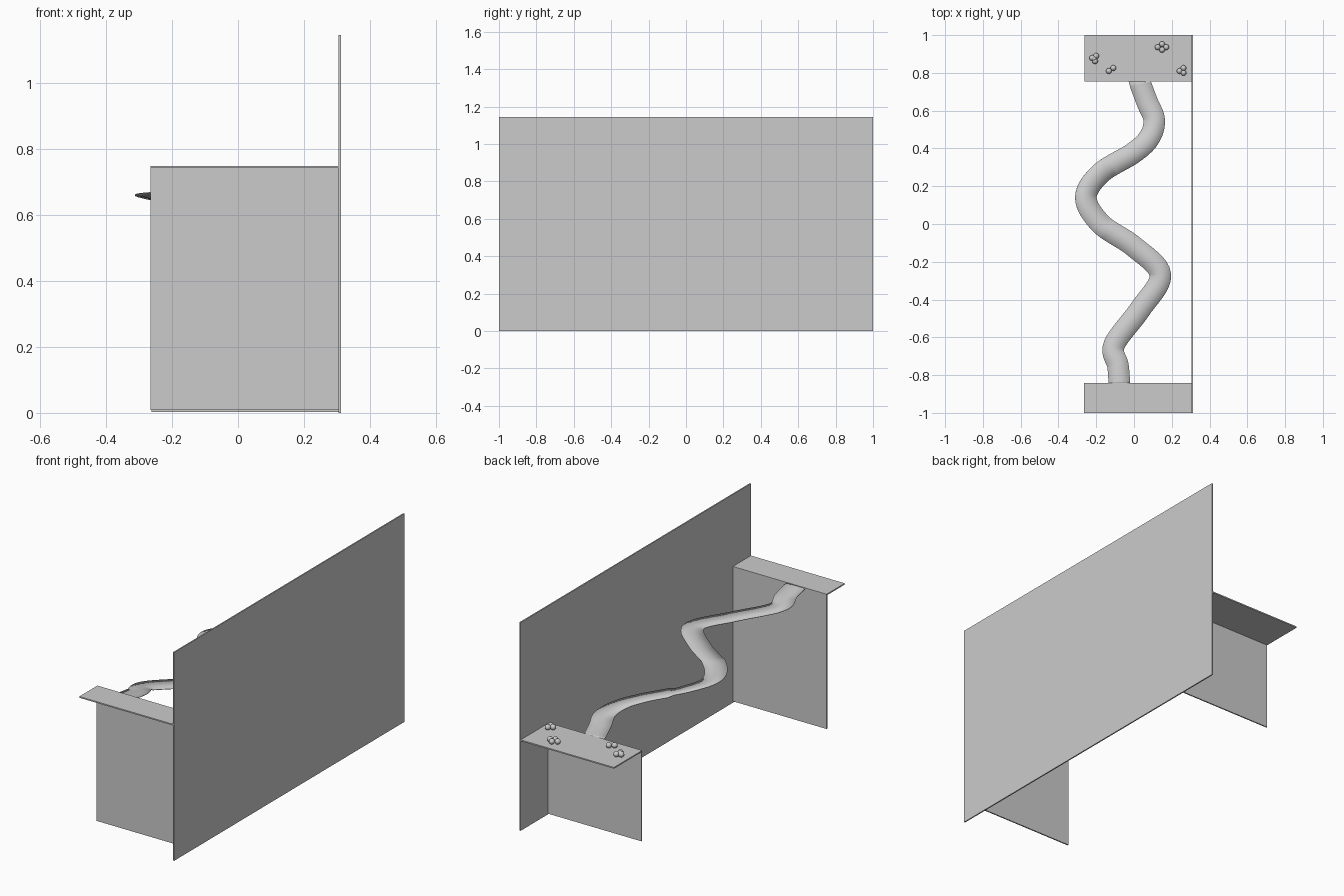
import bpy, bmesh
from mathutils import Vector

if "Cube" in bpy.data.objects:
    bpy.data.objects.remove(bpy.data.objects["Cube"])


def finish(name, bm):
    bmesh.ops.recalc_face_normals(bm, faces=bm.faces)
    me = bpy.data.meshes.new(name)
    bm.to_mesh(me)
    bm.free()
    ob = bpy.data.objects.new(name, me)
    bpy.context.collection.objects.link(ob)
    return ob


def box(name, lo, hi):
    lo, hi = Vector(lo), Vector(hi)
    bm = bmesh.new()
    bmesh.ops.create_cube(bm, size=1)
    for v in bm.verts:
        v.co = Vector(a * b for a, b in zip(v.co, hi - lo)) + (lo + hi) / 2
    return finish(name, bm)


# Backing wall
box("side_wall", (0.305, -1, 0), (0.312, 1, 1.145))

# High start platform and its support panel
box("high_platform", (-0.265, -1, 0.742), (0.306, -0.843, 0.749))
box("high_support", (-0.265, -0.85, 0.008), (0.306, -0.843, 0.742))

# Low end platform and its support panel
box("low_platform", (-0.262, 0.755, 0.493), (0.307, 1, 0.5))
box("low_support", (-0.262, 0.755, 0.003), (0.307, 0.762, 0.493))


def catmull(pts, steps):
    pts = [2 * pts[0] - pts[1]] + pts + [2 * pts[-1] - pts[-2]]
    out = []
    for a, b, c, d in zip(pts, pts[1:], pts[2:], pts[3:]):
        for i in range(steps):
            t = i / steps
            out.append(0.5 * (2 * b + (c - a) * t + (2 * a - 5 * b + 4 * c - d) * t ** 2
                              + (3 * b - a - 3 * c + d) * t ** 3))
    return out + [pts[-2]]


# Winding ribbon path between the platforms
path = catmull([Vector(p) for p in (
    (-0.077, -0.845, 0.745), (-0.085, -0.75, 0.73), (-0.105, -0.64, 0.712),
    (0.03, -0.455, 0.695), (0.14, -0.27, 0.682), (0.0, -0.12, 0.672),
    (-0.175, 0.0, 0.663), (-0.255, 0.14, 0.652), (-0.175, 0.27, 0.625),
    (-0.005, 0.375, 0.575), (0.08, 0.455, 0.545), (0.107, 0.55, 0.523),
    (0.07, 0.645, 0.507), (0.028, 0.757, 0.496))], 8)
bm = bmesh.new()
half = 0.057
rows = []
for i, p in enumerate(path):
    tan = path[min(i + 1, len(path) - 1)] - path[max(i - 1, 0)]
    side = Vector((-tan.y, tan.x, 0)).normalized() * half
    if i == 0 or i == len(path) - 1:
        side = Vector((-half, 0, 0))
    bank = Vector((0, 0, 0.008 if -0.02 < p.y < 0.3 else 0))
    rows.append([bm.verts.new(p + side * s + bank * s) for s in (-1, 0, 1)])
for r, q in zip(rows, rows[1:]):
    for k in range(2):
        bm.faces.new((r[k], r[k + 1], q[k + 1], q[k]))
for f in bm.faces:
    f.smooth = True
ribbon = finish("winding_ramp", bm)
thick = ribbon.modifiers.new("thickness", 'SOLIDIFY')
thick.thickness = 0.003
thick.offset = 0

# Clusters of small balls on the low platform
balls = [(0.125, 0.936), (0.149, 0.952), (0.171, 0.936), (0.149, 0.922),
         (-0.222, 0.879), (-0.2, 0.89), (-0.206, 0.862), (-0.212, 0.876),
         (-0.133, 0.81), (-0.109, 0.826),
         (0.241, 0.81), (0.262, 0.826), (0.262, 0.8)]
bm = bmesh.new()
for x, y in balls:
    made = bmesh.ops.create_uvsphere(bm, u_segments=20, v_segments=12, radius=0.015)
    bmesh.ops.translate(bm, verts=made["verts"], vec=(x, y, 0.515))
for f in bm.faces:
    f.smooth = True
finish("balls", bm)
